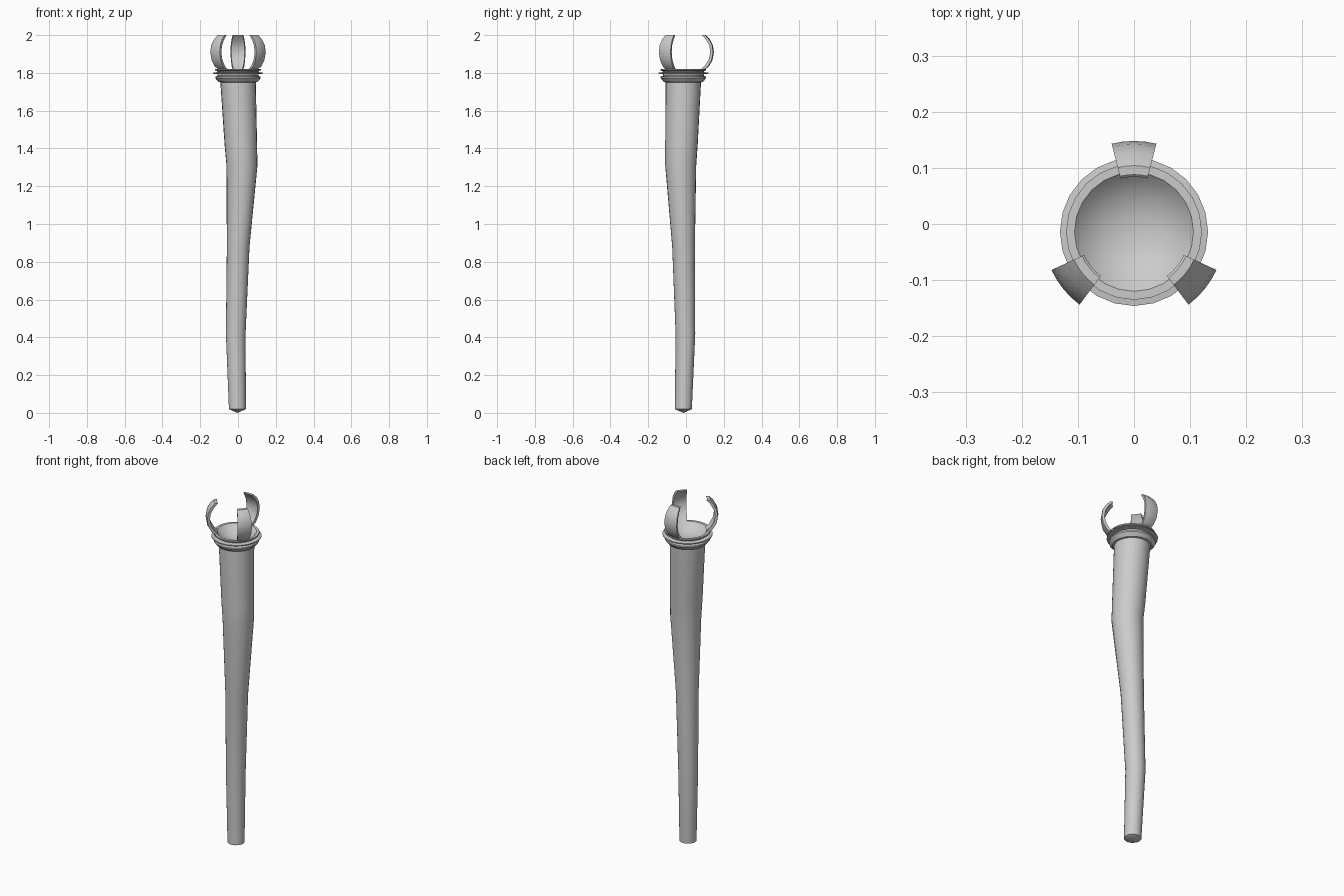
import bpy, bmesh
from math import sin, cos, pi, radians

if "Cube" in bpy.data.objects:
    bpy.data.objects.remove(bpy.data.objects["Cube"])

CY = -0.014  # y of the head axis


def finish(name, bm, angle=35):
    bmesh.ops.recalc_face_normals(bm, faces=bm.faces)
    me = bpy.data.meshes.new(name)
    bm.to_mesh(me)
    bm.free()
    ob = bpy.data.objects.new(name, me)
    bpy.context.collection.objects.link(ob)
    bpy.ops.object.select_all(action='DESELECT')
    ob.select_set(True)
    bpy.context.view_layer.objects.active = ob
    bpy.ops.object.shade_smooth_by_angle(angle=radians(angle))
    return ob


def bridge(bm, loops, closed=True):
    for a, b in zip(loops, loops[1:]):
        n = len(a)
        for i in range(n if closed else n - 1):
            j = (i + 1) % n
            bm.faces.new((a[i], a[j], b[j], b[i]))


def tube(name, rings, tip=None, end=None, sides=24):
    """Skin circles given as (x, y, z, radius), closed by optional end points."""
    bm = bmesh.new()
    loops = [[bm.verts.new((x + r * cos(2 * pi * i / sides), y + r * sin(2 * pi * i / sides), z))
              for i in range(sides)] for x, y, z, r in rings]
    bridge(bm, loops)
    for point, loop in ((tip, loops[0]), (end, loops[-1])):
        if point:
            v = bm.verts.new(point)
            for i in range(sides):
                bm.faces.new((v, loop[i], loop[(i + 1) % sides]))
    return finish(name, bm)


# Crooked tapering shaft with a blunt pointed foot
tube("shaft", [
    (-0.003, -0.014, 0.02, 0.045),
    (-0.012, -0.003, 0.42, 0.052),
    (0.001, -0.013, 0.88, 0.060),
    (0.021, -0.028, 1.31, 0.082),
    (0.015, -0.024, 1.42, 0.086),
    (0.0, CY, 1.76, 0.094),
], tip=(-0.003, -0.014, 0.0), end=(0, CY, 1.76))

# Stepped collar with a shallow bowl in its top
collar = [(0.094, 1.75), (0.103, 1.752), (0.120, 1.772), (0.120, 1.780), (0.108, 1.785),
          (0.108, 1.793), (0.132, 1.796), (0.132, 1.801), (0.108, 1.804),
          (0.110, 1.809), (0.121, 1.814), (0.121, 1.821), (0.106, 1.821),
          (0.092, 1.806), (0.065, 1.788), (0.034, 1.777)]
tube("collar", [(0, CY, z, r) for r, z in collar], end=(0, CY, 1.774))

# Curved claw prongs: a closed profile swept through a small angle
outer = [(0.112, 1.815), (0.135, 1.834), (0.154, 1.867), (0.162, 1.910), (0.156, 1.948),
         (0.140, 1.978), (0.118, 2.0)]
inner = [(0.102, 2.0), (0.126, 1.973), (0.142, 1.943), (0.147, 1.910), (0.140, 1.874),
         (0.123, 1.845), (0.098, 1.821)]
for k, facing in enumerate((90, 219, 321)):
    bm = bmesh.new()
    loops = []
    for step in range(5):
        a = radians(facing - 14.2 + 28.4 * step / 4)
        loops.append([bm.verts.new((r * cos(a), CY + r * sin(a), z)) for r, z in outer + inner])
    bridge(bm, loops)
    # Side walls as quads between outer and inner profile
    for loop in (loops[0], loops[-1]):
        n = len(loop)
        for i in range(len(outer) - 1):
            bm.faces.new((loop[i], loop[i + 1], loop[n - 2 - i], loop[n - 1 - i]))
    finish(f"prong_{k + 1}", bm)
